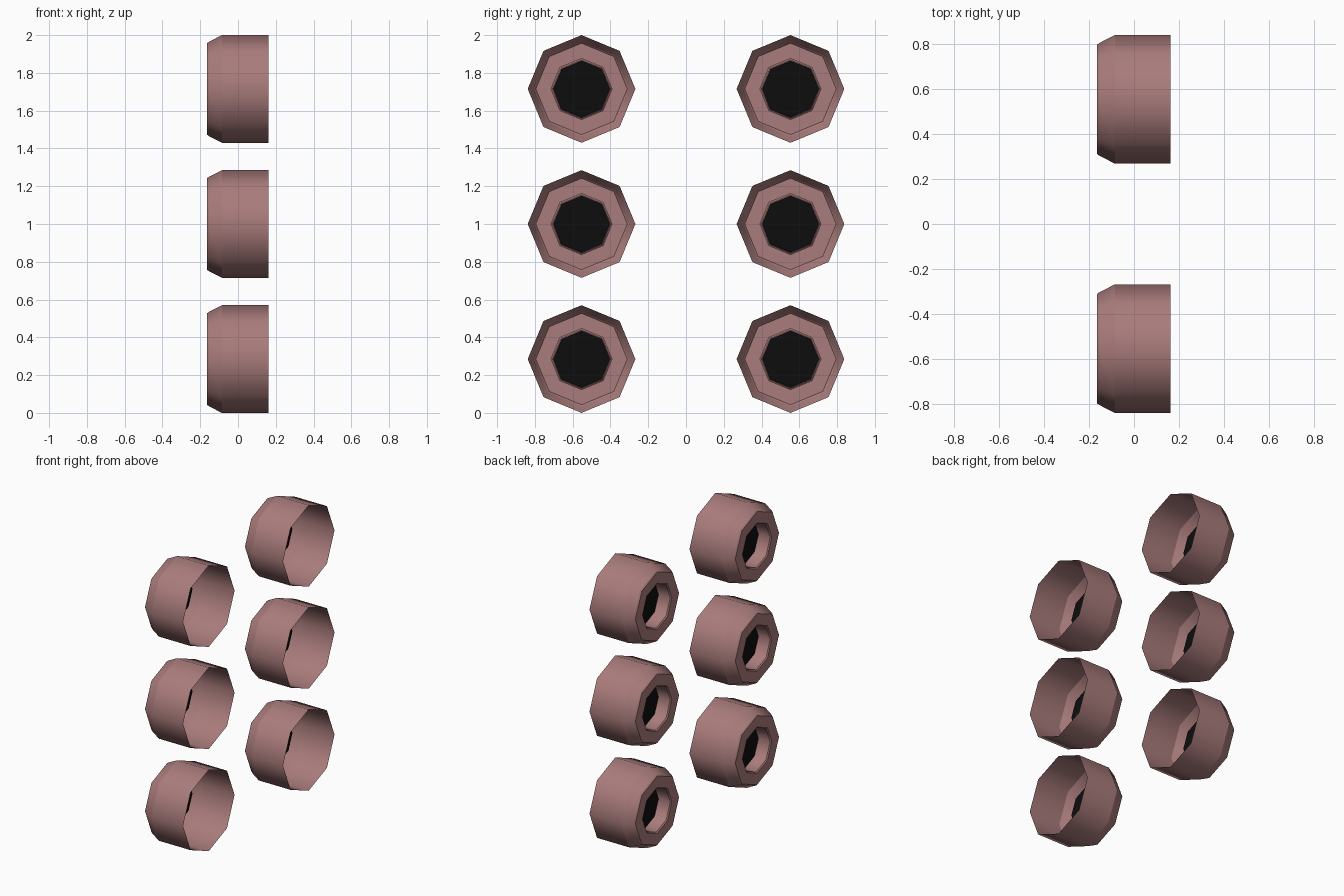
import bpy, bmesh
from math import sin, cos, tau

if "Cube" in bpy.data.objects:
    bpy.data.objects.remove(bpy.data.objects["Cube"])

SIDES = 8
# Shell profile as (x, radius): open rim, tread, chamfer, side face, lip, recess wall
PROFILE = [(0.161, 0.285), (-0.085, 0.285), (-0.154, 0.25), (-0.164, 0.242),
           (-0.164, 0.162), (-0.157, 0.154), (-0.07, 0.149)]


def material(name, rgb):
    m = bpy.data.materials.new(name)
    m.diffuse_color = (*rgb, 1)
    m.use_nodes = True
    m.node_tree.nodes["Principled BSDF"].inputs["Base Color"].default_value = m.diffuse_color
    return m


def ring(bm, x, r):
    return [bm.verts.new((x, r * sin(tau * i / SIDES), r * cos(tau * i / SIDES)))
            for i in range(SIDES)]


def finish(bm, name, mat):
    me = bpy.data.meshes.new(name)
    bm.to_mesh(me)
    bm.free()
    me.materials.append(mat)
    return me


def place(name, mesh, loc):
    ob = bpy.data.objects.new(name, mesh)
    ob.location = loc
    bpy.context.collection.objects.link(ob)


# Wheel shell: lathed octagonal profile, smooth around, crisp between bands
bm = bmesh.new()
rings = [ring(bm, x, r) for x, r in PROFILE]
for a, b in zip(rings, rings[1:]):
    for i in range(SIDES):
        j = (i + 1) % SIDES
        bm.faces.new((a[i], a[j], b[j], b[i])).smooth = True
for loop in rings:
    for i in range(SIDES):
        bm.edges.get((loop[i], loop[(i + 1) % SIDES])).smooth = False
bm.normal_update()
# Normals must point outward on the tread
f = next(f for f in bm.faces if f.calc_center_median().x > 0)
c = f.calc_center_median()
if f.normal.y * c.y + f.normal.z * c.z < 0:
    bmesh.ops.reverse_faces(bm, faces=bm.faces[:])
shell = finish(bm, "wheel_shell", material("dusty_pink", (0.40, 0.20, 0.20)))

# Dark hub disc closing the recess
bm = bmesh.new()
hub_face = bm.faces.new(ring(bm, *PROFILE[-1]))
hub_face.normal_update()
if hub_face.normal.x > 0:
    hub_face.normal_flip()
hub = finish(bm, "hub_disc", material("black", (0.004, 0.004, 0.004)))

# Two columns of three wheels
for y in (-0.553, 0.553):
    for z in (0.285, 1.0, 1.715):
        place("wheel_shell", shell, (0, y, z))
        place("hub_disc", hub, (0, y, z))
